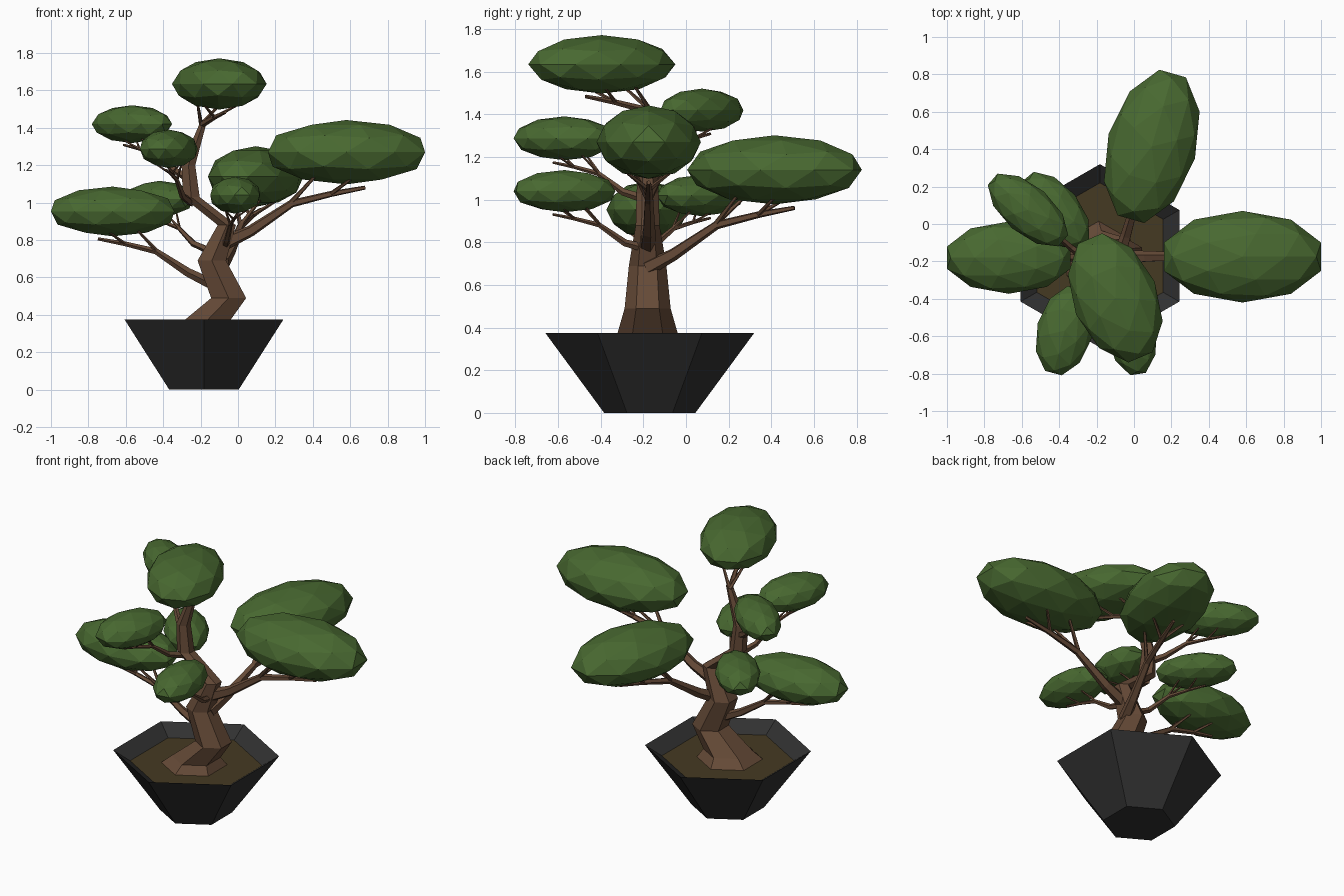
import bpy, bmesh
from math import sin, cos, pi, radians
from mathutils import Vector, Matrix

if "Cube" in bpy.data.objects:
    bpy.data.objects.remove(bpy.data.objects["Cube"])


def material(name, rgb):
    m = bpy.data.materials.new(name)
    m.diffuse_color = (*rgb, 1)
    m.use_nodes = True
    m.node_tree.nodes["Principled BSDF"].inputs["Base Color"].default_value = m.diffuse_color
    return m


GREEN = material("leaf_green", (0.065, 0.14, 0.03))
BARK = material("bark_brown", (0.13, 0.068, 0.038))
CLAY = material("pot_black", (0.03, 0.03, 0.03))
SOIL = material("soil_brown", (0.06, 0.042, 0.016))


def finish(bm, name, mat, recalc=True):
    if recalc:
        bmesh.ops.recalc_face_normals(bm, faces=bm.faces)
    me = bpy.data.meshes.new(name)
    bm.to_mesh(me)
    bm.free()
    me.materials.append(mat)
    ob = bpy.data.objects.new(name, me)
    bpy.context.collection.objects.link(ob)
    return ob


def skin(bm, rings, cap_start=True, cap_end=True):
    """Bridge equal-sized rings of points with quads."""
    vs = [[bm.verts.new(p) for p in r] for r in rings]
    n = len(vs[0])
    for a, b in zip(vs, vs[1:]):
        for i in range(n):
            j = (i + 1) % n
            bm.faces.new((a[i], a[j], b[j], b[i]))
    if cap_start:
        bm.faces.new(vs[0][::-1])
    if cap_end:
        bm.faces.new(vs[-1])


def hexagon(cx, cy, z, r):
    return [(cx + r * sin(i * pi / 3), cy + r * cos(i * pi / 3), z) for i in range(6)]


def tube(bm, pts, radii, side, n=5):
    """Tapered faceted tube along a bent path."""
    pts = [Vector(p) for p in pts]
    rings = []
    for k, (p, r) in enumerate(zip(pts, radii)):
        a, b = pts[max(k - 1, 0)], pts[min(k + 1, len(pts) - 1)]
        t = (b - a).normalized()
        u = (side - t * side.dot(t)).normalized()
        v = t.cross(u)
        rings.append([p + (u * cos(2 * pi * i / n) + v * sin(2 * pi * i / n)) * r
                      for i in range(n)])
    skin(bm, rings)


# Hexagonal pot with sloped inner rim
PX, PY = -0.182, -0.17
bm = bmesh.new()
skin(bm, [hexagon(PX, PY, z, r) for z, r in
          ((0, 0.214), (0.375, 0.49), (0.31, 0.39))], cap_end=False)
finish(bm, "pot", CLAY)

# Soil surface
bm = bmesh.new()
bm.faces.new([bm.verts.new(p) for p in hexagon(PX, PY, 0.31, 0.392)])
soil = finish(bm, "soil", SOIL, recalc=False)
if soil.data.polygons[0].normal.z < 0:
    soil.data.flip_normals()

# Zigzag trunk: x, z, radius
TY = -0.18
TRUNK = [(-0.19, 0.305, 0.20), (-0.175, 0.36, 0.145), (-0.05, 0.49, 0.108),
         (-0.14, 0.69, 0.088), (-0.06, 0.88, 0.056), (-0.25, 1.03, 0.052),
         (-0.265, 1.20, 0.042), (-0.185, 1.43, 0.02)]
bm = bmesh.new()
skin(bm, [hexagon(x, TY, z, r) for x, z, r in TRUNK])
finish(bm, "trunk", BARK)

# Leaf pads: name, centre, half length / width / height, heading, trunk joint
PADS = [
    ("right", (0.58, -0.175, 1.27), (0.42, 0.245, 0.172), 0, (-0.06, TY, 0.79)),
    ("back", (0.095, 0.415, 1.14), (0.405, 0.24, 0.162), 74, (-0.08, TY, 0.68)),
    ("left", (-0.67, -0.18, 0.953), (0.33, 0.193, 0.133), 180, (-0.11, TY, 0.55)),
    ("upper_back_left", (-0.567, 0.075, 1.42), (0.25, 0.13, 0.101), 139, (-0.26, TY, 1.13)),
    ("lower_back_left", (-0.42, 0.07, 1.02), (0.235, 0.135, 0.097), 129, (-0.12, TY, 0.73)),
    ("upper_front", (-0.37, -0.57, 1.288), (0.235, 0.15, 0.103), 255, (-0.25, TY, 1.0)),
    ("lower_front", (-0.015, -0.57, 1.04), (0.235, 0.135, 0.099), 279, (-0.07, TY, 0.77)),
    ("top", (-0.1, -0.395, 1.635), (0.345, 0.228, 0.137), 293, None),
]

for name, c, (L, W, H), heading, joint in PADS:
    rot = Matrix.Rotation(radians(heading), 4, 'Z')
    place = Matrix.Translation(c) @ rot

    # Faceted ellipsoid of leaves
    bm = bmesh.new()
    bmesh.ops.create_icosphere(bm, subdivisions=2, radius=1)
    bm.transform(place @ Matrix.Diagonal((L / 0.951, W, H, 1)))
    finish(bm, name + "_leaves", GREEN, recalc=False)

    # Supporting branch, in proportion to its pad
    def at(x, y, z):
        return place @ Vector((x * L, y * W, z * H))

    side = rot.to_3x3() @ Vector((0, 1, 0))
    path = [at(-0.7, 0, -1.6), at(-0.2, 0, -1.3), at(0.24, 0, -1.1)]
    radii = [0.052 * L, 0.04 * L, 0.026 * L]
    if joint:
        path = [joint, at(-1.22, 0, -2.45)] + path
        radii = [0.095 * L, 0.075 * L] + radii
    bm = bmesh.new()
    tube(bm, path, radii, side)

    # Twigs reaching up into the leaves
    for s in (-1, 1):
        tube(bm, [at(-0.72, 0, -1.6), at(-0.4, 0.3 * s, -0.75)], [0.035 * L, 0.02 * L], side)
        tube(bm, [at(-0.2, 0, -1.3), at(0.05, 0.4 * s, -0.85)], [0.03 * L, 0.018 * L], side)
    finish(bm, name + "_branch", BARK)
